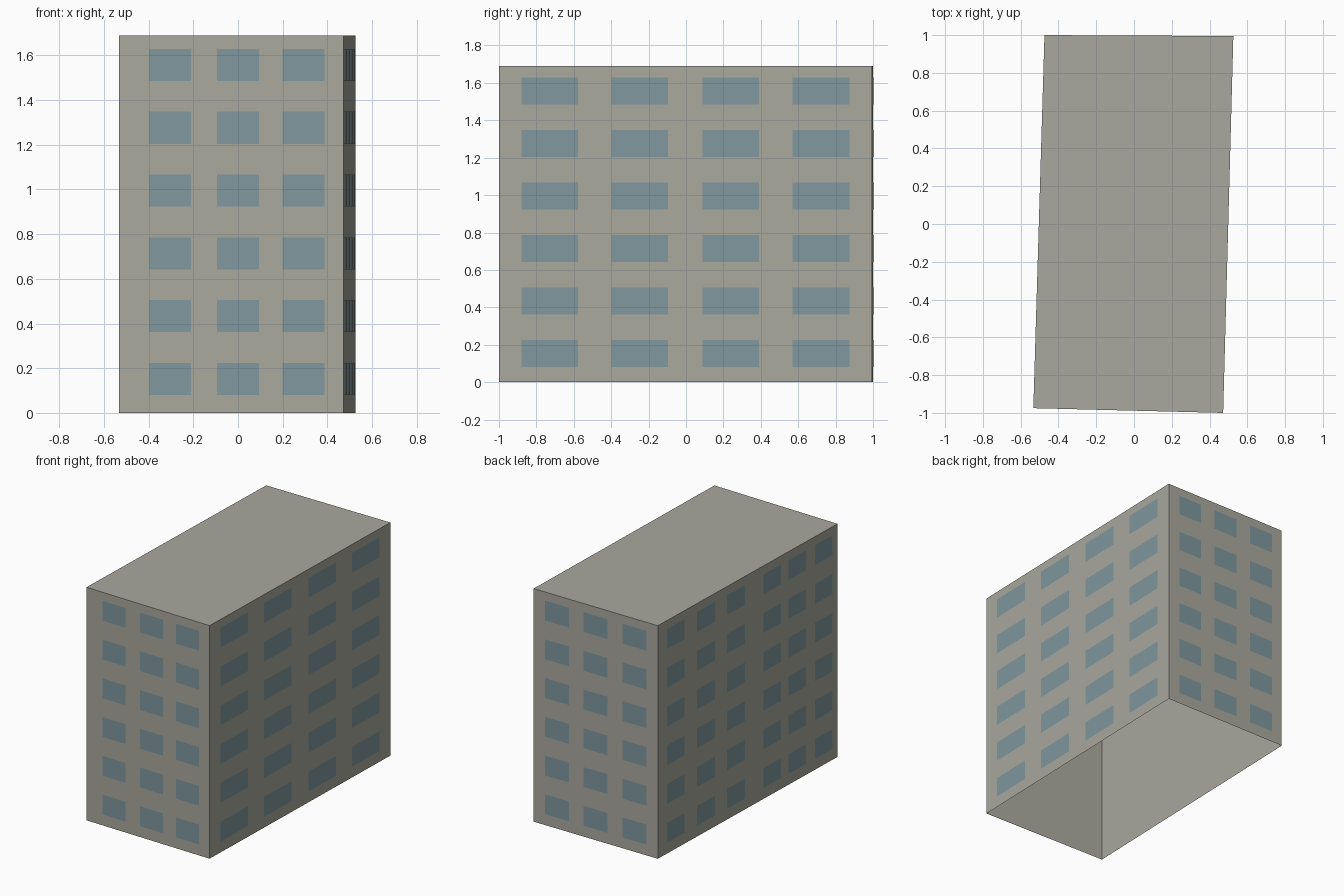
import bpy, bmesh
from mathutils import Vector

cube = bpy.data.objects.get("Cube")
if cube:
    bpy.data.objects.remove(cube, do_unlink=True)


def material(name, rgb):
    mat = bpy.data.materials.new(name)
    mat.use_nodes = True
    mat.diffuse_color = (*rgb, 1)
    mat.node_tree.nodes["Principled BSDF"].inputs["Base Color"].default_value = (*rgb, 1)
    return mat


def make_object(name, bm, mat):
    mesh = bpy.data.meshes.new(name)
    bm.to_mesh(mesh)
    bm.free()
    mesh.materials.append(mat)
    obj = bpy.data.objects.new(name, mesh)
    bpy.context.collection.objects.link(obj)
    return obj


concrete = material("warm grey concrete", (0.402, 0.397, 0.345))
glass = material("blue grey glass", (0.216, 0.314, 0.347))

HEIGHT = 1.69
OFFSET = 0.002

# Footprint, counterclockwise from the front corner at -x
corners = [Vector(c) for c in ((-0.533, -0.975, 0), (0.472, -1, 0),
                               (0.526, 0.995, 0), (-0.474, 1, 0))]
up = Vector((0, 0, HEIGHT))

# Building shell: four walls and a flat roof, open underneath
bm = bmesh.new()
low = [bm.verts.new(c) for c in corners]
high = [bm.verts.new(c + up) for c in corners]
for i in range(4):
    j = (i + 1) % 4
    bm.faces.new((low[i], low[j], high[j], high[i]))
bm.faces.new(high)
make_object("building_shell", bm, concrete)

# Window columns: left edges along each wall and one width, as wall fractions
facades = {
    "front_windows": ((0.133, 0.436, 0.729), 0.187),
    "right_windows": ((0.06, 0.301, 0.545, 0.787), 0.152),
    "back_windows": ((0.092, 0.403, 0.719), 0.193),
    "left_windows": ((0.05, 0.218, 0.385, 0.587, 0.726, 0.872), 0.098),
}
floors = [0.08 + 0.281 * i for i in range(6)]
WINDOW_HEIGHT = 0.144

# Window panes: thin plates just outside each wall
for i, (name, (starts, width)) in enumerate(facades.items()):
    a, b = corners[i], corners[(i + 1) % 4]
    along = b - a
    out = Vector((along.y, -along.x, 0)).normalized() * OFFSET
    bm = bmesh.new()
    for z in floors:
        for s in starts:
            p = a + along * s + out + Vector((0, 0, z))
            q = p + along * width
            rise = Vector((0, 0, WINDOW_HEIGHT))
            bm.faces.new([bm.verts.new(v) for v in (p, q, q + rise, p + rise)])
    make_object(name, bm, glass)
